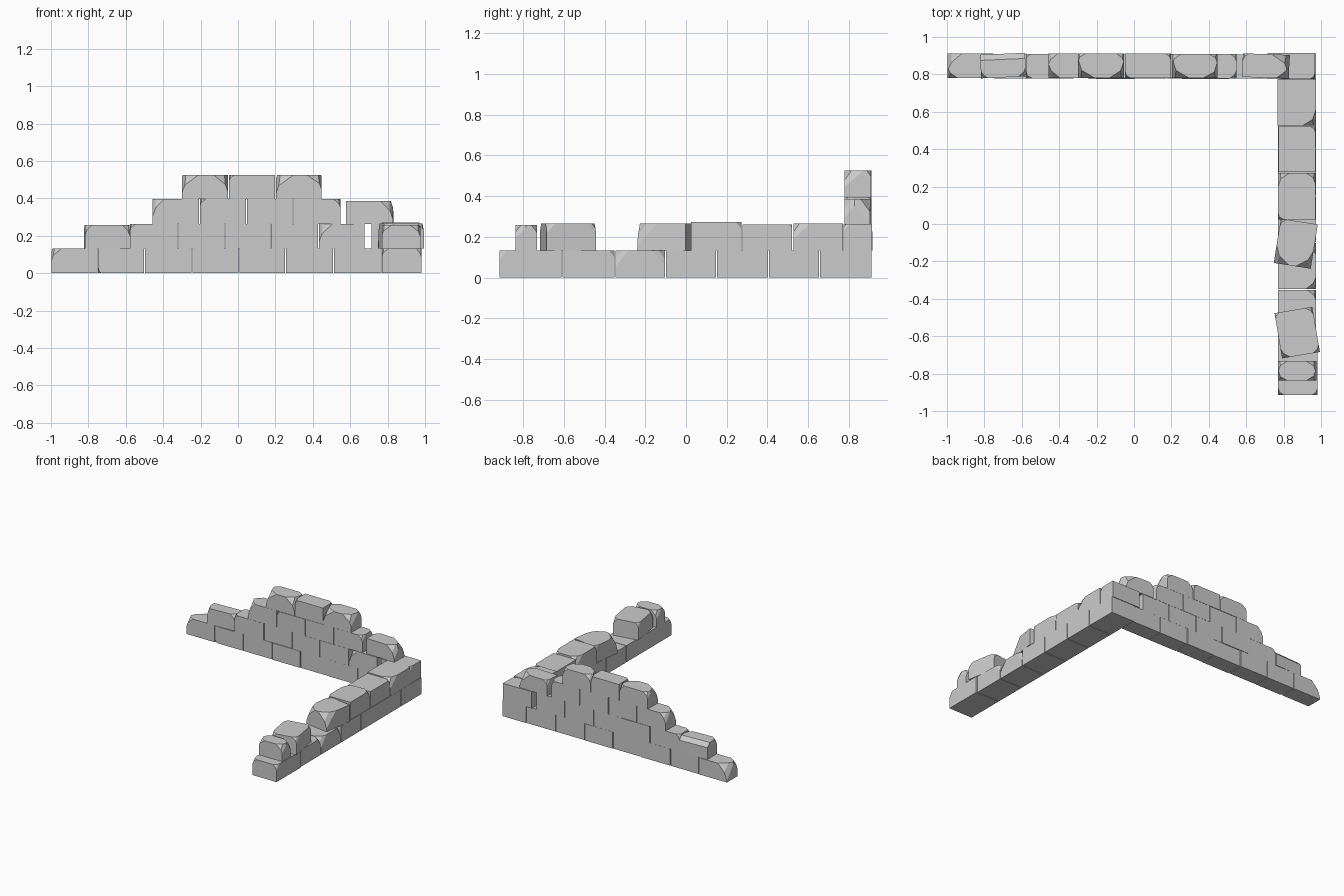
import bpy, bmesh, random
from math import radians
from mathutils import Vector, Matrix

if "Cube" in bpy.data.objects:
    bpy.data.objects.remove(bpy.data.objects["Cube"])

random.seed(7)
H = 0.132      # course height
GAP = 0.005    # joint between stones


def chip(bm, size, corner, cut):
    """Slice one corner off the stone; cut = lengths removed along x, y, z."""
    n = Vector([s / c for s, c in zip(corner, cut)])
    p = Vector([s * d / 2 for s, d in zip(corner, size)])
    p.x -= corner[0] * cut[0]
    geom = bm.verts[:] + bm.edges[:] + bm.faces[:]
    res = bmesh.ops.bisect_plane(bm, geom=geom, plane_co=p, plane_no=n, clear_outer=True)
    edges = [e for e in res["geom_cut"] if isinstance(e, bmesh.types.BMEdge)]
    if edges:
        bmesh.ops.contextual_create(bm, geom=edges)


def stone(name, x0, x1, y0, y1, z0, z1, turn=0, worn=(), ridge=0):
    """Flat-faced stone with chipped corners; worn = list of (corner, amount)."""
    size = (x1 - x0, y1 - y0, z1 - z0)
    bm = bmesh.new()
    bmesh.ops.create_cube(bm, size=1, matrix=Matrix.Diagonal((*size, 1)))
    for corner, k in worn:
        u = random.uniform(0.8, 1.3)
        # two planes per corner give the faceted, rounded wear
        chip(bm, size, corner, (0.085 * k * u, 0.06 * k, 0.075 * k))
        chip(bm, size, corner, (0.04 * k, 0.10 * k * u, 0.11 * k))
    if ridge:
        n = Vector((0, 1, 1))
        p = Vector((0, size[1] / 2 - ridge, size[2] / 2))
        geom = bm.verts[:] + bm.edges[:] + bm.faces[:]
        res = bmesh.ops.bisect_plane(bm, geom=geom, plane_co=p, plane_no=n, clear_outer=True)
        bmesh.ops.contextual_create(
            bm, geom=[e for e in res["geom_cut"] if isinstance(e, bmesh.types.BMEdge)])
    bmesh.ops.recalc_face_normals(bm, faces=bm.faces[:])
    me = bpy.data.meshes.new(name)
    bm.to_mesh(me)
    bm.free()
    ob = bpy.data.objects.new(name, me)
    ob.location = ((x0 + x1) / 2, (y0 + y1) / 2, (z0 + z1) / 2)
    ob.rotation_euler.z = radians(turn)
    bpy.context.collection.objects.link(ob)
    return ob


# Corner shorthand: left/right, front/back, top
LF, RF, LB, RB = (-1, -1, 1), (1, -1, 1), (-1, 1, 1), (1, 1, 1)
ALL = [LF, RF, LB, RB]


def wear(*corners, k=0.8):
    return [(c, k * random.uniform(0.8, 1.15)) for c in corners]


def back_run(name, edges, course, worn, y0=0.78, y1=0.91, top=0):
    """A run of stones along the back wall between successive x edges."""
    for i, (a, b) in enumerate(zip(edges, edges[1:])):
        j = random.uniform(-0.004, 0.004)
        stone(f"{name}_{i + 1}", a + GAP / 2, b - GAP / 2, y0 + j, y1 + j,
              course * H, course * H + H - top, worn=worn.get(i, ()))


# Back wall, bottom course to top course
back_run("back_base_stone", [-1, -0.75, -0.5, -0.245, 0.005, 0.255, 0.51, 0.77], 0,
         {0: wear(LB, k=1.2) + wear(LF, k=0.7), 1: [((-1, -1, -1), 0.25)]})
stone("back_second_stone_loose", -0.82, -0.58, 0.784, 0.91, H, 0.257, turn=2.5,
      worn=wear(LF, RF, k=0.5), ridge=0.03)
back_run("back_second_stone", [-0.58, -0.32, -0.07, 0.175, 0.43, 0.68], 1,
         {0: wear(LF, LB, k=0.3), 4: wear(LF, k=0.9)})
back_run("back_third_stone", [-0.46, -0.205, 0.045, 0.295, 0.55], 2,
         {0: wear(LF, LB, k=0.8), 1: wear(LF, k=0.3), 3: wear(RF, RB, k=0.4)})
stone("back_third_stone_loose", 0.58, 0.83, 0.782, 0.908, 2 * H, 0.385, turn=-2,
      worn=wear(RF, RB, k=0.95) + wear(LB, k=0.35))
back_run("back_top_stone", [-0.303, -0.05, 0.2, 0.45], 3,
         {0: wear(LF, RF, k=0.8) + wear(LB, RB, k=0.45),
          1: wear(LF, RB, k=0.35),
          2: wear(LF, RF, k=0.85) + wear(LB, RB, k=0.6)}, top=0.003)

# Corner stone tying the two walls together
stone("corner_stone", 0.715, 0.968, 0.775, 0.915, H, 2 * H, worn=wear(RF, k=0.35))

# Side wall, bottom course
ys = [-0.918, -0.61, -0.35, -0.1, 0.15, 0.405, 0.655, 0.913]
side_wear = {0: wear(LF, RF, k=0.35), 1: wear(RB, k=0.5), 2: wear(RF, RB, k=0.8)}
for i, (a, b) in enumerate(zip(ys, ys[1:])):
    stone(f"side_base_stone_{i + 1}", 0.77, 0.98 if i < 1 else 0.973,
          a + GAP / 2, b - GAP / 2, 0, H, worn=side_wear.get(i, ()))

# Side wall, second course
stone("side_second_stone_1", 0.768, 0.972, 0.527, 0.772, H, 0.266, worn=wear(RF, k=0.85))
stone("side_second_stone_2", 0.772, 0.97, 0.277, 0.522, H, 0.26, worn=wear(RB, k=0.4))
stone("side_second_stone_3", 0.77, 0.97, 0.025, 0.272, H, 0.272,
      worn=wear(RB, LB, k=0.6) + wear(LF, k=0.35))
stone("side_loose_stone_1", 0.765, 0.965, -0.225, 0.015, H, 0.266, turn=-9,
      worn=wear(LF, RF, k=0.9) + wear(LB, k=0.4))
stone("side_loose_stone_2", 0.77, 0.975, -0.703, -0.458, H, 0.266, turn=9.5,
      worn=wear(LF, RF, RB, k=0.5) + wear(LB, k=0.4))
stone("side_half_stone", 0.77, 0.975, -0.838, -0.732, H, 0.257,
      worn=wear(*ALL, k=0.6))
